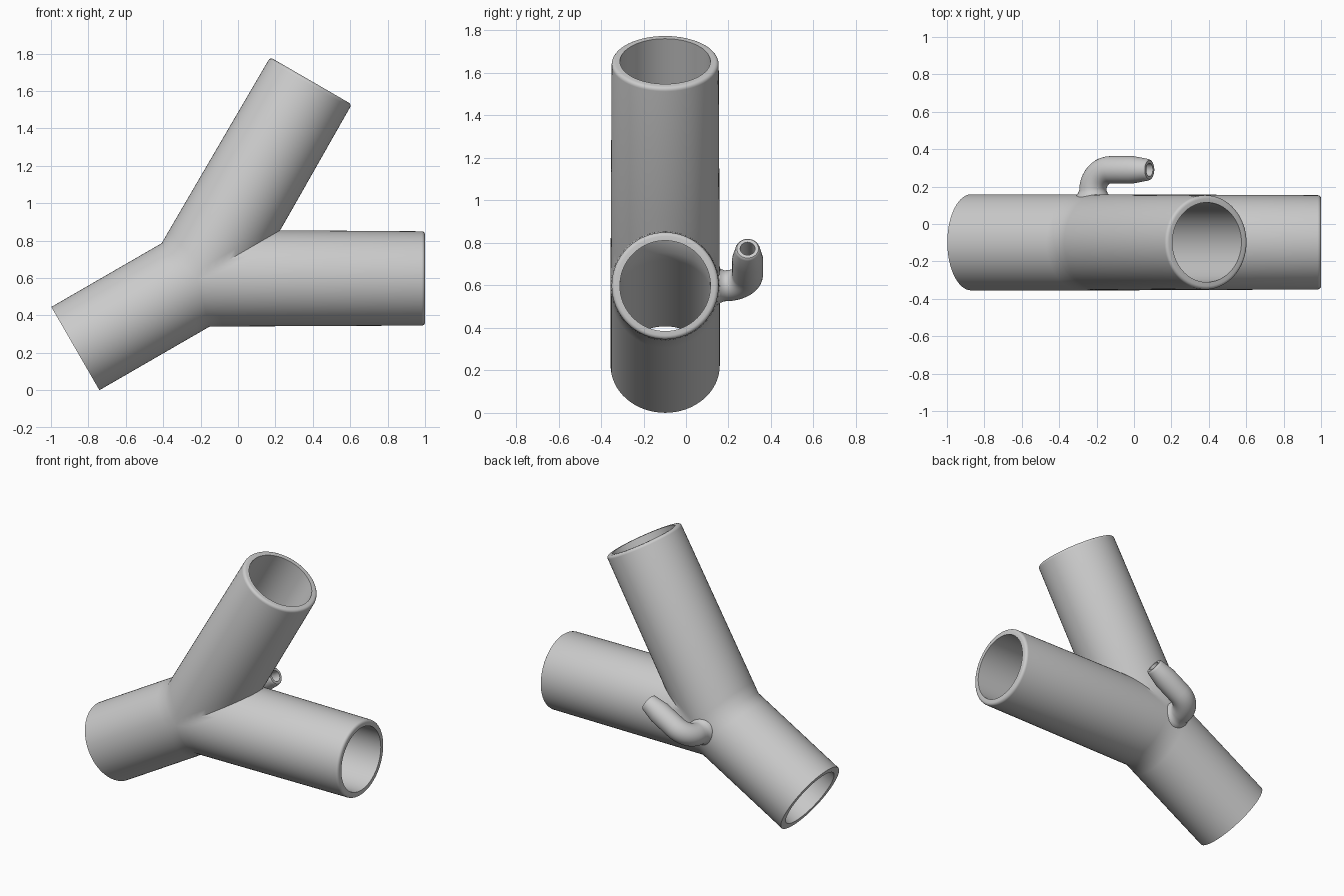
import bpy, bmesh
from math import radians, sin, cos, tan, pi
from mathutils import Vector

if "Cube" in bpy.data.objects:
    bpy.data.objects.remove(bpy.data.objects["Cube"], do_unlink=True)

SIDES = 64
JOINT = Vector((-0.22, -0.098, 0.598))
OUTER, BORE = 0.257, 0.213
Y = Vector((0, 1, 0))

grey = bpy.data.materials.new("light grey plastic")
grey.use_nodes = True
grey.diffuse_color = (0.6, 0.6, 0.6, 1)
grey.node_tree.nodes["Principled BSDF"].inputs["Base Color"].default_value = (0.6, 0.6, 0.6, 1)


def heading(degrees):
    a = radians(degrees)
    return Vector((cos(a), 0, sin(a)))


def bridge(bm, a, b):
    n = len(a)
    for i in range(n):
        j = (i + 1) % n
        bm.faces.new((a[i], a[j], b[j], b[i]))


def finish(bm, name):
    bmesh.ops.remove_doubles(bm, verts=bm.verts, dist=0.0002)
    bmesh.ops.recalc_face_normals(bm, faces=bm.faces)
    mesh = bpy.data.meshes.new(name)
    bm.to_mesh(mesh)
    bm.free()
    mesh.materials.append(grey)
    obj = bpy.data.objects.new(name, mesh)
    bpy.context.collection.objects.link(obj)
    return obj


def select_only(obj):
    bpy.ops.object.select_all(action="DESELECT")
    obj.select_set(True)
    bpy.context.view_layer.objects.active = obj


def smooth(obj, angle):
    select_only(obj)
    bpy.ops.object.shade_smooth_by_angle(angle=radians(angle))


# Body: three hollow tubes mitred against each other at the joint
# direction, half angle to left and right neighbour, length, end radius, rim rounding
tubes = [
    (0, 30, 75, 1.22, 0.252, 0.018),
    (60, 75, 30, 1.22, 0.252, 0.018),
    (210, 75, 75, 0.75, OUTER, 0),
]
bm = bmesh.new()
for angle, left, right, length, end_radius, rim in tubes:
    along, across = heading(angle), heading(angle + 90)

    def ring(radius, distance=None, offset=0):
        verts = []
        for i in range(SIDES):
            phi = 2 * pi * i / SIDES
            t = radius * cos(phi)
            s = distance
            if s is None:
                s = abs(t) / tan(radians(left if t > 0 else right)) + offset
            verts.append(bm.verts.new(JOINT + along * s + across * t + Y * radius * sin(phi)))
        return verts

    rings = [ring(OUTER), ring(OUTER, offset=0.07)]
    steps = 4 if rim else 0
    for k in range(steps + 1):
        a = k / max(steps, 1) * pi / 2
        rings.append(ring(end_radius - rim * (1 - cos(a)), length - rim * (1 - sin(a))))
    rings += [ring(BORE, length), ring(BORE, offset=0.07), ring(BORE)]
    for a, b in zip(rings, rings[1:]):
        bridge(bm, a, b)
body = finish(bm, "wye_pipe_body")

# Side port drilled through the back wall
bpy.ops.mesh.primitive_cylinder_add(vertices=32, radius=0.035, depth=0.2,
                                    location=(JOINT.x, 0.13, JOINT.z),
                                    rotation=(pi / 2, 0, 0))
drill = bpy.context.object
drill.name = "port_cutter"
drill.hide_render = True
drill.data.materials.append(grey)
cut = body.modifiers.new("port", "BOOLEAN")
cut.operation, cut.solver, cut.object = "DIFFERENCE", "EXACT", drill
select_only(body)
bpy.ops.object.modifier_apply(modifier="port")
bpy.data.objects.remove(drill, do_unlink=True)
smooth(body, 35)

# Hose nipple: flared base, elbow and tapered tip
U, W = heading(30), heading(120)
BEND, BEND_Y = 0.11, 0.18
path = [(0, 0.125, 0, 0.095), (0, 0.15, 0, 0.09), (0, 0.163, 0, 0.08)]   # s, y, turn, radius
for k in range(11):
    a = k / 10 * pi / 2
    path.append((BEND * (1 - cos(a)), BEND_Y + BEND * sin(a), a, 0.073))
top = BEND_Y + BEND
path += [(s, top, pi / 2, r) for s, r in ((0.25, 0.073), (0.335, 0.059), (0.345, 0.056), (0.35, 0.051))]

bm = bmesh.new()


def nipple_ring(s, y, turn, radius):
    centre = Vector((JOINT.x, y, JOINT.z)) + U * s
    side = U * cos(turn) - Y * sin(turn)
    return [bm.verts.new(centre + (side * cos(p) + W * sin(p)) * radius)
            for p in (2 * pi * i / 32 for i in range(32))]


loops = [nipple_ring(*p) for p in path]
loops += [nipple_ring(s, y, turn, 0.035) for s, y, turn, r in reversed(path)]
for i, loop in enumerate(loops):
    bridge(bm, loop, loops[(i + 1) % len(loops)])
smooth(finish(bm, "hose_nipple"), 40)
